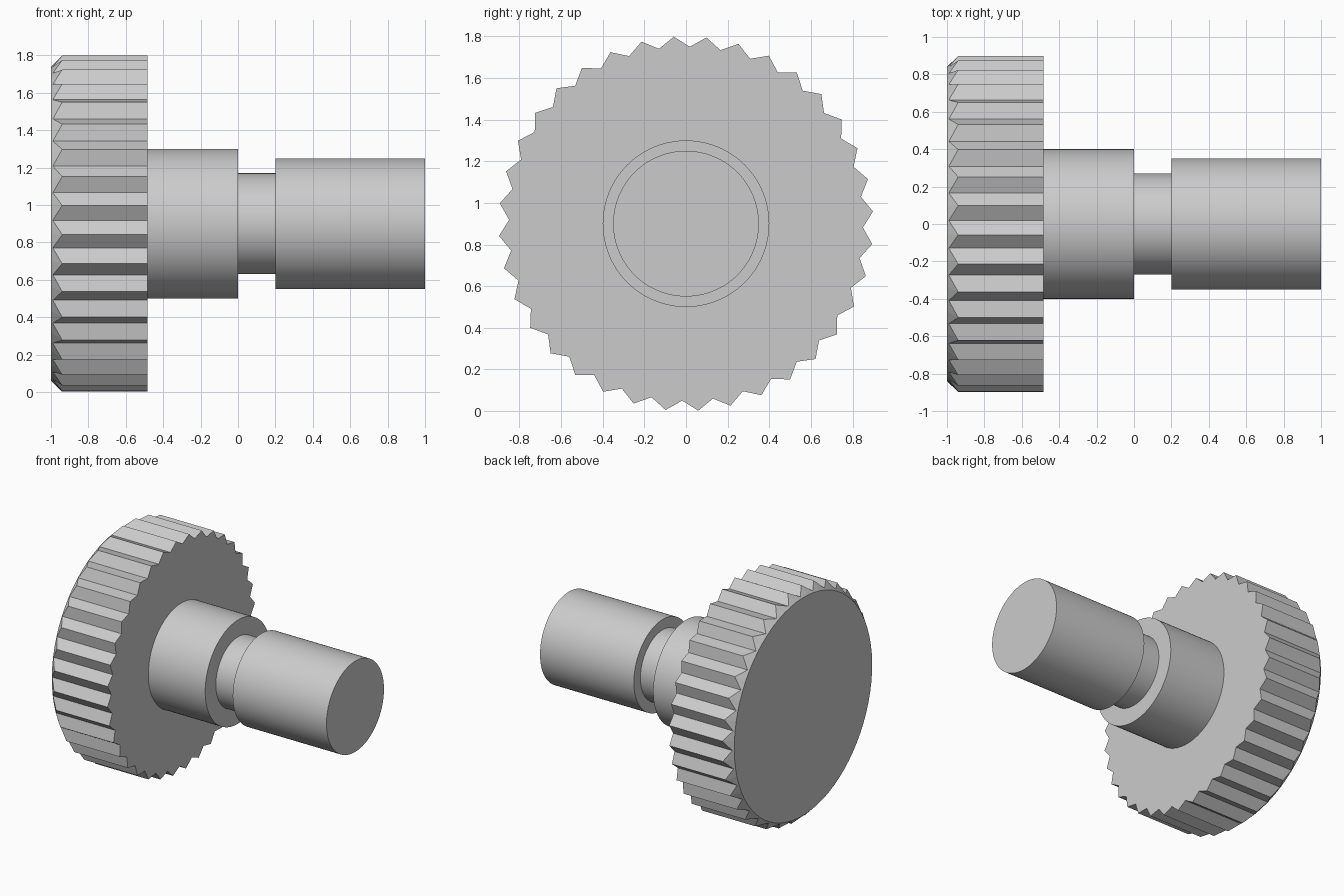
import bpy
import bmesh
from math import sin, cos, radians, pi

cube = bpy.data.objects.get("Cube")
if cube:
    bpy.data.objects.remove(cube, do_unlink=True)

AXIS_Z = 0.9
TEETH = 36
TIP_ANGLE = radians(3.75)

steel = bpy.data.materials.new("grey steel")
steel.use_nodes = True
grey = (0.6, 0.6, 0.6, 1)
steel.diffuse_color = grey
steel.node_tree.nodes["Principled BSDF"].inputs["Base Color"].default_value = grey


def add_ring(bm, points):
    """Add a ring around the x axis from (x, radius, angle) points."""
    return [bm.verts.new((x, r * cos(a), r * sin(a))) for x, r, a in points]


def build_part(name, rings, smooth=False):
    """Bridge successive rings, cap both ends and make an object."""
    bm = bmesh.new()
    loops = [add_ring(bm, ring) for ring in rings]
    n = len(loops[0])
    for lower, upper in zip(loops, loops[1:]):
        for i in range(n):
            j = (i + 1) % n
            bm.faces.new((lower[i], lower[j], upper[j], upper[i]))
    bm.faces.new(loops[0])
    bm.faces.new(loops[-1])
    bmesh.ops.recalc_face_normals(bm, faces=bm.faces)
    mesh = bpy.data.meshes.new(name)
    bm.to_mesh(mesh)
    bm.free()
    mesh.materials.append(steel)
    obj = bpy.data.objects.new(name, mesh)
    obj.location.z = AXIS_Z
    bpy.context.collection.objects.link(obj)
    if smooth:
        bpy.ops.object.select_all(action="DESELECT")
        obj.select_set(True)
        bpy.context.view_layer.objects.active = obj
        bpy.ops.object.shade_smooth_by_angle(angle=radians(30))
    return obj


# Toothed wheel: alternating tips and roots, chamfered at its outer end
face_x, inner_x, face_r = -1.0, -0.485, 0.84
teeth = [(0.9 if i % 2 == 0 else 0.85, TIP_ANGLE + i * pi / TEETH)
         for i in range(2 * TEETH)]
build_part("toothed_wheel", [
    [(face_x, face_r, a) for r, a in teeth],
    [(face_x + r - face_r, r, a) for r, a in teeth],
    [(inner_x, r, a) for r, a in teeth],
])

# Stepped shaft: hub, narrow neck and end journal
profile = [(-0.5, 0.4), (0, 0.4), (0, 0.27), (0.2, 0.27), (0.2, 0.35), (1, 0.35)]
SIDES = 96
build_part("stepped_shaft", [
    [(x, r, 2 * pi * i / SIDES) for i in range(SIDES)] for x, r in profile
], smooth=True)
